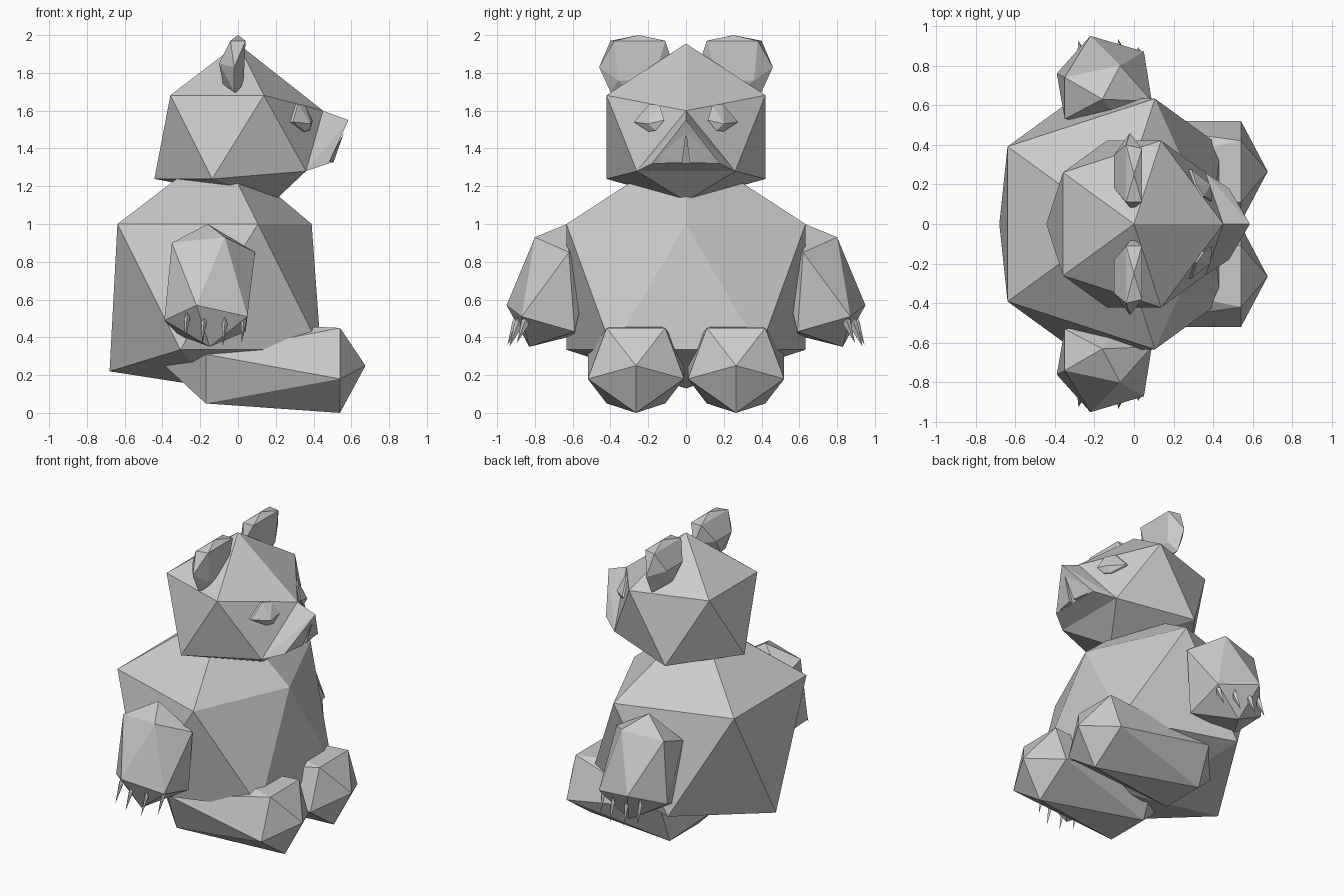
import bpy, bmesh
from mathutils import Vector


def finish(name, bm):
    bmesh.ops.recalc_face_normals(bm, faces=bm.faces)
    me = bpy.data.meshes.new(name)
    bm.to_mesh(me)
    bm.free()
    bpy.context.collection.objects.link(bpy.data.objects.new(name, me))


def ico(name, center, r, moves):
    """20-sided ball; each move takes the nearest corner to a new point."""
    bm = bmesh.new()
    bmesh.ops.create_icosphere(bm, subdivisions=1, radius=r)
    bmesh.ops.translate(bm, verts=bm.verts, vec=center)
    start = {v: v.co.copy() for v in bm.verts}
    for src, dst in moves:
        near = min(start, key=lambda v: (start[v] - Vector(src)).length)
        near.co = dst
    finish(name, bm)


def hull(name, pts, side=1):
    """Faceted convex solid, mirrored in y when side is -1."""
    bm = bmesh.new()
    for x, y, z in pts:
        bm.verts.new((x, y * side, z))
    res = bmesh.ops.convex_hull(bm, input=bm.verts)
    inner = [g for g in res["geom_interior"] if isinstance(g, bmesh.types.BMVert)]
    if inner:
        bmesh.ops.delete(bm, geom=inner, context='VERTS')
    finish(name, bm)


# Body: ball with flattened belly, base and back
ico("body", (-0.10, 0, 0.667), 0.744, [
    ((0.56, 0, 1.0), (0.39, 0, 1.0)),
    ((-0.76, 0, 0.33), (-0.68, 0, 0.22)),
    ((-0.10, 0, -0.08), (-0.10, 0, 0.13)),
])

# Head: ball with raised chin and lowered brow
ico("head", (0, 0, 1.46), 0.495, [
    ((0.44, 0, 1.68), (0.45, 0, 1.60)),
    ((0.36, 0.26, 1.24), (0.36, 0.26, 1.28)),
    ((0.36, -0.26, 1.24), (0.36, -0.26, 1.28)),
    ((0, 0, 0.97), (0.19, 0, 1.12)),
])

# Snout: front head facet pushed forward
hull("snout", [(0.45, 0, 1.60), (0.36, 0.26, 1.28), (0.36, -0.26, 1.28),
               (0.585, 0, 1.55), (0.48, 0.18, 1.32), (0.48, -0.18, 1.32)])

for s, tag in ((1, "left"), (-1, "right")):
    # Lip halves with a slit between
    hull("lip_" + tag, [(0.56, 0, 1.48), (0.485, 0.14, 1.325), (0.50, 0.14, 1.365),
                        (0.505, 0.02, 1.325), (0.47, 0.02, 1.325)], s)

    # Eye: flat rim on the head surface with a raised centre
    rim = [(0.275, 1.54), (0.195, 1.635), (0.14, 1.63),
           (0.115, 1.55), (0.16, 1.495), (0.20, 1.49)]
    surf = [(0.443 - 0.671 * y - 0.284 * (z - 1.6), y, z) for y, z in rim]
    eye = [(x + d, y, z) for x, y, z in surf for d in (-0.02, 0.015)]
    hull("eye_" + tag, eye + [(0.385, 0.20, 1.53)], s)

    # Ear: thin faceted slab
    hull("ear_" + tag, [
        (0, 0.25, 2.0), (-0.04, 0.40, 1.97), (0.04, 0.38, 1.97),
        (0.04, 0.11, 1.97), (-0.04, 0.11, 1.97), (-0.02, 0.46, 1.83),
        (-0.01, 0.07, 1.85), (-0.10, 0.35, 1.85), (-0.10, 0.18, 1.85),
        (0.03, 0.36, 1.76), (0.03, 0.17, 1.76), (0, 0.26, 1.68),
        (-0.08, 0.26, 1.74), (-0.02, 0.40, 1.70)], s)

    # Leg: stretched ball lying forward
    front = [(0, 0.0), (-0.255, 0.18), (0.255, 0.18), (-0.155, 0.45), (0.155, 0.45)]
    back = [(0, 0.48), (-0.255, 0.31), (0.255, 0.31), (-0.155, 0.05), (0.155, 0.05)]
    hull("leg_" + tag,
         [(0.54, 0.265 + y, z) for y, z in front]
         + [(-0.17, 0.265 + y, z) for y, z in back]
         + [(0.675, 0.265, 0.25), (-0.40, 0.265, 0.26)], s)

    # Arm: stretched ball hanging outward
    hull("arm_" + tag, [
        (-0.16, 0.63, 1.0), (-0.35, 0.74, 0.90), (-0.07, 0.80, 0.93),
        (0.09, 0.62, 0.85), (-0.35, 0.53, 0.83), (-0.05, 0.50, 0.80),
        (-0.22, 0.95, 0.57), (-0.39, 0.76, 0.49), (0.05, 0.87, 0.51),
        (-0.31, 0.59, 0.41), (0.04, 0.59, 0.43), (-0.15, 0.83, 0.35)], s)

    # Claws: four small spikes under the paw
    for i, (x, y, z) in enumerate([(-0.27, 0.88, 0.50), (-0.18, 0.90, 0.48),
                                   (-0.07, 0.89, 0.47), (0.03, 0.85, 0.49)]):
        hull(f"claw_{tag}_{i + 1}", [
            (x - 0.015, y, z), (x + 0.015, y, z), (x, y - 0.02, z - 0.02),
            (x, y + 0.02, z), (x, y, z + 0.04), (x - 0.01, y + 0.045, z - 0.12)], s)
